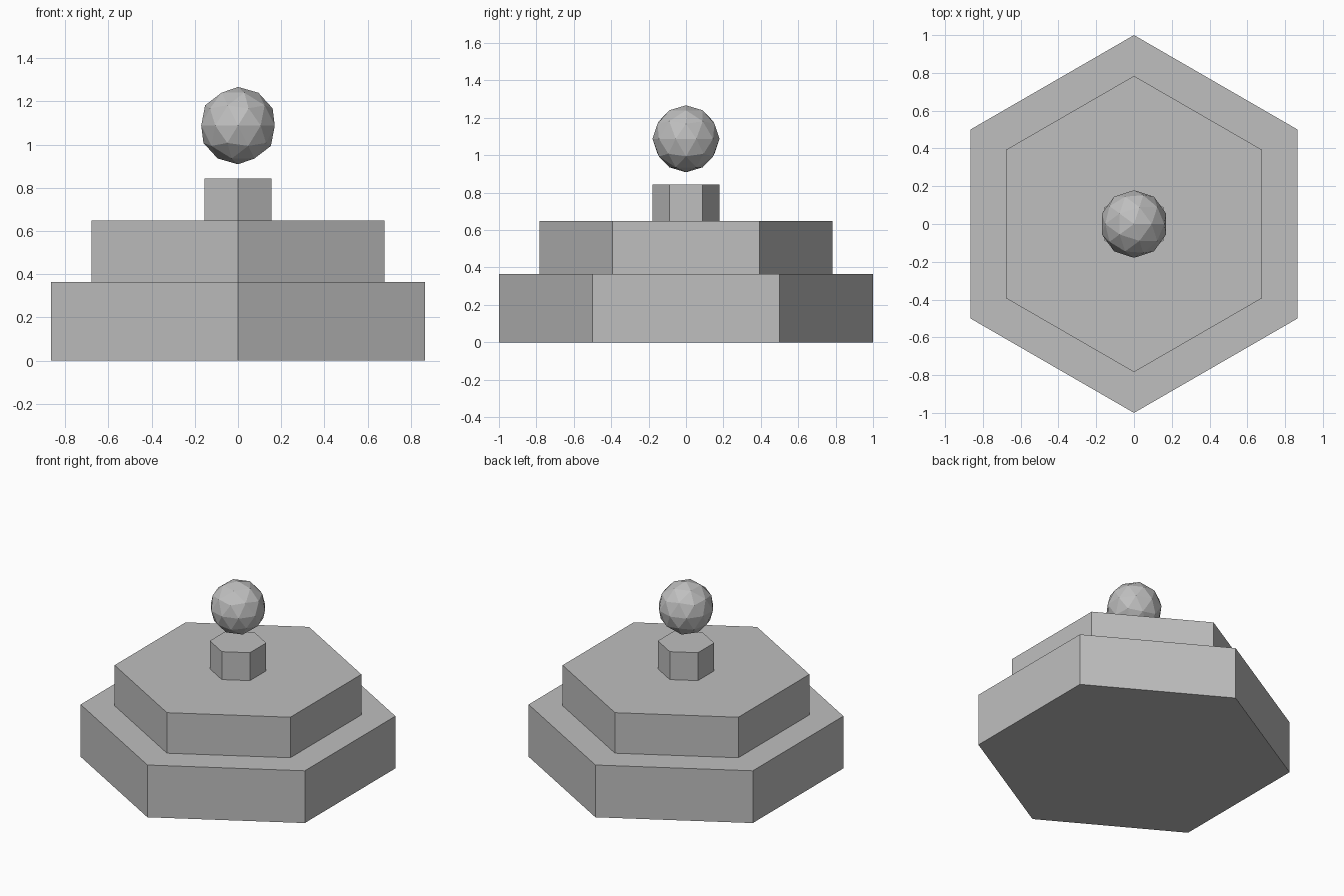
import bpy
import math

# Remove the default object
cube = bpy.data.objects.get("Cube")
if cube:
    bpy.data.objects.remove(cube, do_unlink=True)

# Single stone colour
stone = bpy.data.materials.new("stone_grey")
stone.use_nodes = True
colour = (0.52, 0.52, 0.52, 1.0)
stone.diffuse_color = colour
stone.node_tree.nodes["Principled BSDF"].inputs["Base Color"].default_value = colour


def finish(name):
    obj = bpy.context.object
    obj.name = name
    obj.data.materials.append(stone)


def hexagon_tier(name, radius, bottom, top):
    """Hexagonal prism with corners on the y axis."""
    bpy.ops.mesh.primitive_cylinder_add(
        vertices=6, radius=radius, depth=top - bottom,
        location=(0, 0, (bottom + top) / 2))
    finish(name)


# Stacked steps and the short pillar
hexagon_tier("lower_step", 1.0, 0.0, 0.365)
hexagon_tier("upper_step", 0.784, 0.365, 0.648)
hexagon_tier("pillar", 0.179, 0.648, 0.843)

# Faceted ball floating above the pillar
bpy.ops.mesh.primitive_ico_sphere_add(subdivisions=2, radius=0.179, location=(0, 0, 1.088))
finish("floating_ball")
